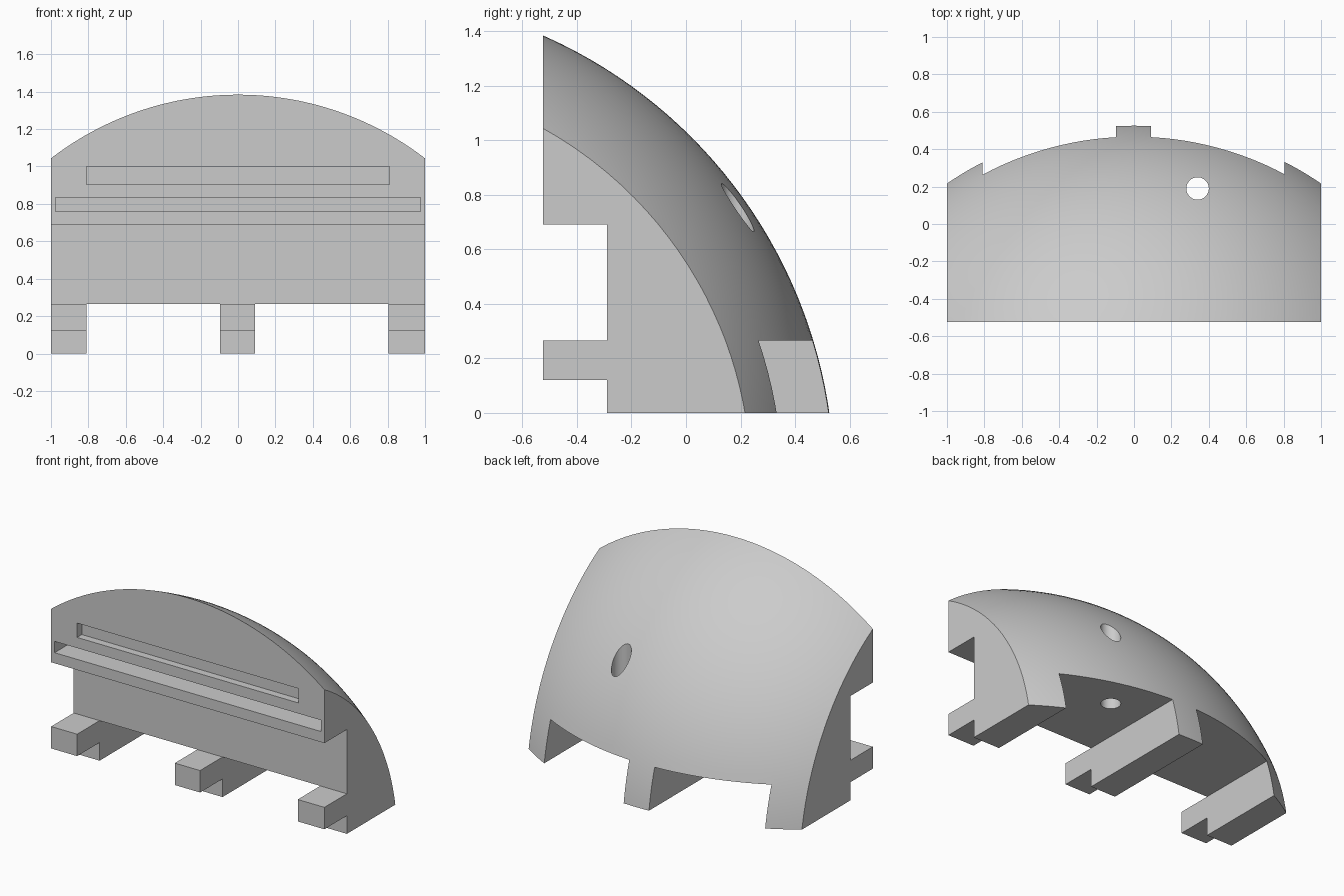
import bpy
import bmesh
from mathutils import Matrix

default = bpy.data.objects.get("Cube")
if default:
    bpy.data.objects.remove(default)

FRONT, WALL, BACK = -0.525, -0.29, 0.7
FLOOR = 0.265

grey = bpy.data.materials.new("light grey")
grey.use_nodes = True
grey.diffuse_color = (0.6, 0.6, 0.6, 1)
grey.node_tree.nodes["Principled BSDF"].inputs["Base Color"].default_value = (0.6, 0.6, 0.6, 1)


def add_object(name, bm):
    bmesh.ops.recalc_face_normals(bm, faces=bm.faces)
    mesh = bpy.data.meshes.new(name)
    bm.to_mesh(mesh)
    bm.free()
    mesh.materials.append(grey)
    obj = bpy.data.objects.new(name, mesh)
    bpy.context.collection.objects.link(obj)
    return obj


def box(name, x0, x1, y0, y1, z0, z1):
    bm = bmesh.new()
    bmesh.ops.create_cube(bm, size=1)
    for v in bm.verts:
        v.co = (x1 if v.co.x > 0 else x0,
                y1 if v.co.y > 0 else y0,
                z1 if v.co.z > 0 else z0)
    return add_object(name, bm)


def carve(target, cutter, operation):
    cutter.hide_render = True
    mod = target.modifiers.new(cutter.name, "BOOLEAN")
    mod.operation = operation
    mod.solver = "EXACT"
    mod.object = cutter
    bpy.ops.object.select_all(action="DESELECT")
    bpy.context.view_layer.objects.active = target
    target.select_set(True)
    bpy.ops.object.modifier_apply(modifier=mod.name)
    bpy.data.objects.remove(cutter)


# Stepped side profile, extruded across the full width
profile = [(WALL, 0), (BACK, 0), (BACK, 1.6), (FRONT, 1.6), (FRONT, 0.69),
           (WALL, 0.69), (WALL, FLOOR), (FRONT, FLOOR), (FRONT, 0.12), (WALL, 0.12)]
bm = bmesh.new()
side = bm.faces.new([bm.verts.new((-1, y, z)) for y, z in profile])
ext = bmesh.ops.extrude_face_region(bm, geom=[side])
bmesh.ops.translate(bm, vec=(2, 0, 0),
                    verts=[g for g in ext["geom"] if isinstance(g, bmesh.types.BMVert)])
body = add_object("domed_shell_block", bm)

# Gaps that leave three feet
for name, x0, x1 in (("gap_right", -0.81, -0.095), ("gap_left", 0.09, 0.805)):
    carve(body, box(name, x0, x1, -1, 1, -0.2, FLOOR), "DIFFERENCE")

# Two shallow slots in the front face
carve(body, box("upper_slot", -0.81, 0.81, -0.7, FRONT + 0.05, 0.905, 1.0), "DIFFERENCE")
carve(body, box("lower_slot", -0.975, 0.975, -0.7, FRONT + 0.16, 0.76, 0.835), "DIFFERENCE")

# Spherical outer surface
bm = bmesh.new()
bmesh.ops.create_uvsphere(bm, u_segments=192, v_segments=96, radius=1.791,
                          matrix=Matrix.Translation((0, -1.247, -0.255)))
carve(body, add_object("dome", bm), "INTERSECT")

# Vertical round hole
bm = bmesh.new()
bmesh.ops.create_cone(bm, cap_ends=True, segments=48, radius1=0.06, radius2=0.06, depth=3,
                      matrix=Matrix.Translation((0.34, 0.19, 0.5)))
carve(body, add_object("round_hole", bm), "DIFFERENCE")

bpy.ops.object.shade_smooth_by_angle(angle=0.4)
